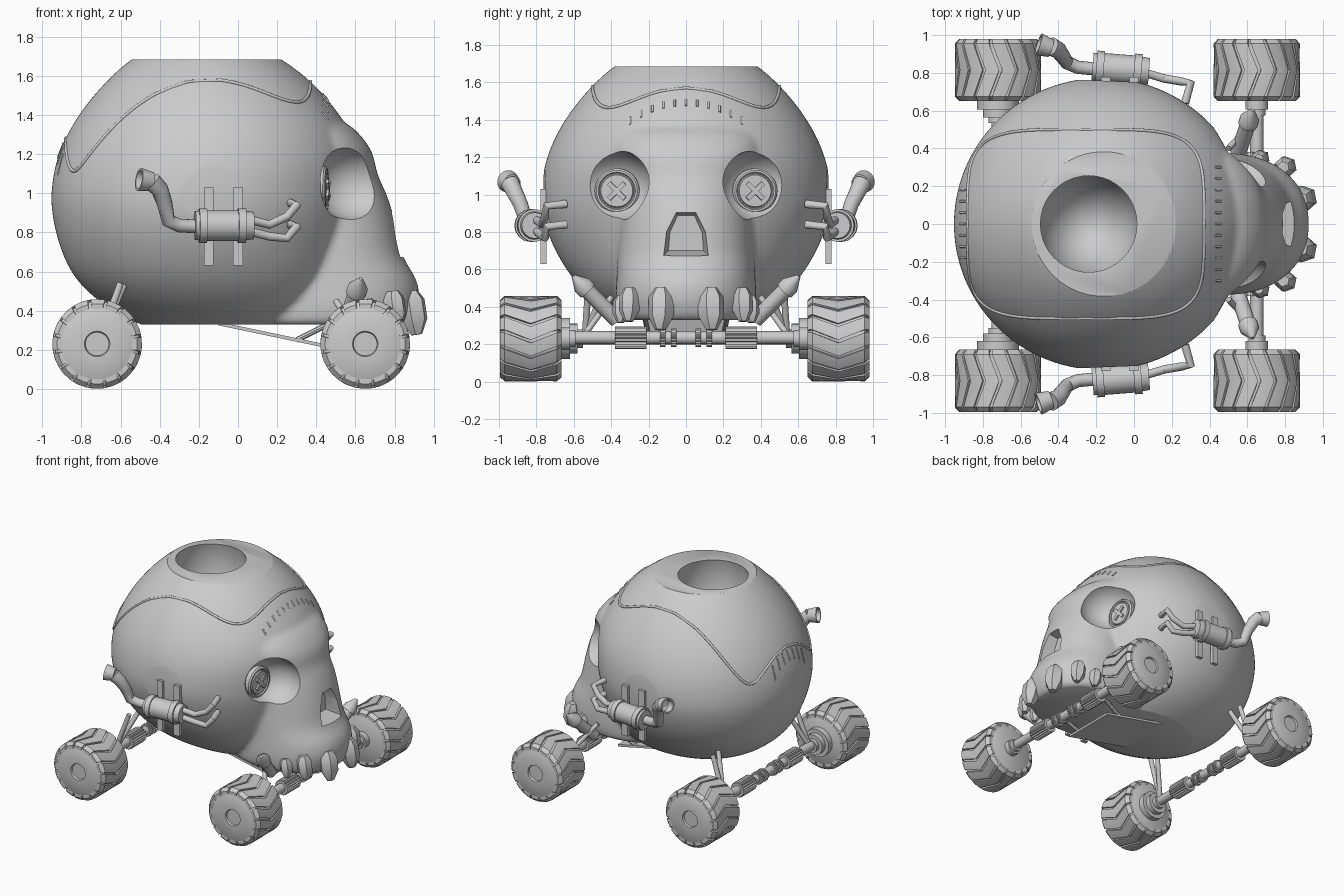
import bpy, bmesh, math
from math import sin, cos, pi
from mathutils import Vector, Matrix
from mathutils.bvhtree import BVHTree

if "Cube" in bpy.data.objects:
    bpy.data.objects.remove(bpy.data.objects["Cube"])


def make(name, lofts):
    """One mesh from several lofts; each loft is a list of equal rings of points."""
    bm = bmesh.new()
    for rings in lofts:
        vs = [[bm.verts.new(p) for p in r] for r in rings]
        n = len(vs[0])
        for a, b in zip(vs, vs[1:]):
            for i in range(n):
                bm.faces.new((a[i], a[(i + 1) % n], b[(i + 1) % n], b[i]))
        bm.faces.new(vs[0][::-1])
        bm.faces.new(vs[-1])
    bmesh.ops.recalc_face_normals(bm, faces=bm.faces)
    me = bpy.data.meshes.new(name)
    bm.to_mesh(me)
    bm.free()
    ob = bpy.data.objects.new(name, me)
    bpy.context.collection.objects.link(ob)
    return ob


def turned(name, profile, loc, axis, n=24, ridge=0.0):
    """Profile of (distance along axis, radius) turned around an axis."""
    m = Matrix.Translation(loc) @ Vector(axis).to_track_quat('Z', 'Y').to_matrix().to_4x4()
    return make(name, [[[m @ Vector((cos(2*pi*i/n) * (r - ridge*(i % 2)),
                                     sin(2*pi*i/n) * (r - ridge*(i % 2)), d))
                         for i in range(n)] for d, r in profile]])


def rod(name, p, q, r, n=16, ridge=0.0):
    d = Vector(q) - Vector(p)
    return turned(name, [(0, r), (d.length, r)], p, d, n, ridge)


def box(name, c, size, rot=None):
    x, y, z = (s / 2 for s in size)
    ob = make(name, [[[(-x, -y, k), (x, -y, k), (x, y, k), (-x, y, k)] for k in (-z, z)]])
    ob.matrix_world = Matrix.Translation(c) @ (rot or Matrix())
    return ob


def tube(name, paths, radii):
    cu = bpy.data.curves.new(name, 'CURVE')
    cu.dimensions, cu.bevel_depth, cu.bevel_resolution, cu.use_fill_caps = '3D', 1, 6, True
    for path in paths:
        sp = cu.splines.new('POLY')
        sp.points.add(len(path) - 1)
        for i, p in enumerate(path):
            sp.points[i].co = (*p, 1)
            sp.points[i].radius = radii[min(i, len(radii) - 1)]
    ob = bpy.data.objects.new(name, cu)
    bpy.context.collection.objects.link(ob)
    return ob


def oval(z, x0, x1, ry, e=2.0, n=40):
    c, a = (x0 + x1) / 2, (x1 - x0) / 2
    f = lambda t: math.copysign(abs(t) ** (2 / e), t)
    return [(c + a*f(cos(2*pi*i/n)), ry*f(sin(2*pi*i/n)), z) for i in range(n)]


def apply(ob, kind, **kw):
    bpy.context.view_layer.objects.active = ob
    m = ob.modifiers.new(kind, kind)
    for k, v in kw.items():
        setattr(m, k, v)
    bpy.ops.object.modifier_apply(modifier=m.name)


def cut(ob, cutter):
    apply(ob, 'BOOLEAN', operation='DIFFERENCE', object=cutter, solver='EXACT')
    bpy.data.objects.remove(cutter)


def ball(name, c, r):
    prof = [(-cos(pi*i/20), max(sin(pi*i/20), 0.01)) for i in range(21)]
    ob = turned(name, prof, (0, 0, 0), (0, 0, 1), 40)
    ob.matrix_world = Matrix.Translation(c) @ Matrix.Diagonal((*r, 1))
    return ob


# Skull: cranium and muzzle lofts fused by a remesh
cranium = [(.27, -.35, .3, .2), (.33, -.5, .38, .32), (.38, -.61, .43, .41), (.45, -.72, .48, .51),
           (.57, -.85, .54, .63), (.75, -.925, .58, .73), (.9, -.955, .61, .775), (1.0, -.96, .62, .78),
           (1.15, -.94, .63, .765), (1.3, -.88, .59, .71), (1.45, -.785, .49, .62),
           (1.59, -.66, .36, .5), (1.69, -.545, .22, .385), (1.76, -.42, .09, .27), (1.8, -.28, -.05, .12)]
muzzle = [(.3, .88, .35), (.36, .9, .37), (.45, .935, .38), (.57, .92, .37), (.66, .84, .37), (.8, .82, .36),
          (1.0, .765, .35), (1.1, .705, .37), (1.2, .7, .42), (1.3, .63, .42), (1.4, .52, .34)]
skull = make("skull", [[oval(*r) for r in cranium], [oval(z, .02, x, y, 2.2) for z, x, y in muzzle]])
apply(skull, 'SUBSURF', levels=2)
apply(skull, 'REMESH', mode='VOXEL', voxel_size=.017)
apply(skull, 'SMOOTH', factor=.5, iterations=8)

# Flat crown, base and temples, then the planter bowl, eye sockets and nose
cut(skull, box("cutter", (0, 0, 1.985), (3, 3, .6)))
cut(skull, box("cutter", (0, 0, .03), (3, 3, .6)))
cut(skull, ball("cutter", (-.24, 0, 1.55), (.272, .272, .4)))
for s in (1, -1):
    cut(skull, box("cutter", (-.1, s*.956, 1), (2, .4, 2), Matrix.Rotation(-s*.04, 4, 'Z')))
    cut(skull, ball("cutter", (.6, s*.395, 1.05), (.215, .215, .195)))
nose = [(-.125, .67), (.125, .67), (.115, .8), (.06, .92), (-.06, .92), (-.115, .8)]
cut(skull, make("cutter", [[[(x, y*k, .79 + (z - .79)*k) for y, z in nose] for x, k in ((.71, .75), (1, 1.25))]]))

# Suture line and stitches laid on the skull surface
tree = BVHTree.FromObject(skull, bpy.context.evaluated_depsgraph_get())


def drop(x, y):
    return tree.ray_cast(Vector((x, y, 3)), Vector((0, 0, -1)))[0]


loop = [drop(x, y) for x, y, _ in oval(0, -.88, .37, .5, 4.5, 120)]
tube("skull_suture", [loop + loop[:1]], [.009])
stitches = [[drop(x, i*.06), drop(x + .03, i*.06)] for x in (.43, -.92) for i in range(-5, 6)]
tube("suture_stitches", [p for p in stitches if p[0] and p[1]], [.006])

# Teeth: faceted crystals along the upper jaw
for s in (1, -1):
    for i, (x, y, z, k) in enumerate([(.88, .13, .5, 1), (.79, .3, .5, .8), (.66, .345, .46, .65)]):
        turned("tooth_%d" % i, [(0, .04*k), (.05*k, .07*k), (.15*k, .07*k), (.225*k, .03*k)],
               (x, s*y, z), (.15, s*.03, -1), 6)

# Screw-head eyes
for s in (1, -1):
    tilt = Vector((1, s*.1, 0)).normalized()
    c = Vector((.405, s*.365, 1.02))
    turned("eye_screw", [(0, .12), (.04, .12), (.05, .11), (.05, .1), (.04, .095), (.04, .09), (.05, .085)], c, tilt, 32)
    for a in (pi/4, -pi/4):
        box("eye_cross", c + tilt*.053, (.02, .025, .12), Matrix.Rotation(s*.1, 4, 'Z') @ Matrix.Rotation(a, 4, 'X'))

# Wheels with chevron treads
for x in (-.72, .65):
    for s, y in ((1, .815), (-1, -.83)):
        turned("wheel", [(-.165, .18), (-.14, .217), (.14, .217), (.165, .18), (.165, .065), (.15, .06)],
               (x, y, .23), (0, s, 0), 40)
        bars = []
        for k in range(16):
            rings = []
            for dy, sh, r in ((-.165, 0, .205), (-.14, .02, .229), (0, .26, .229), (.14, .02, .229), (.165, 0, .205)):
                a = 2*pi*k/16 + sh
                rings.append([(x + rr*sin(a + w), y + dy, .23 + rr*cos(a + w))
                              for w, rr in ((-.16, .18), (0, .18), (.16, .18), (.16, r), (0, r), (-.16, r))])
            bars.append(rings)
        make("wheel_tread", bars)
        drum = [(0, .11), (.05, .11), (.05, .08), (.09, .08), (.09, .05), (.12, .05)]
        turned("brake_drum", drum if x < 0 else [(0, .06), (.05, .06), (.05, .045), (.08, .045)],
               (x, y - s*.16, .23), (0, -s, 0), 24)

# Axles with ridged drums and rings
for x in (-.72, .65):
    rod("axle", (x, -.67, .235), (x, .67, .235), .035)
    for s in (1, -1):
        rod("axle_gear", (x, s*.21, .235), (x, s*.38, .235), .06, 40, .008)
        for y in (.05, .11):
            rod("axle_ring", (x, s*y, .235), (x, s*(y + .03), .235), .05, 40, .006)

# Suspension struts, front plate and dampers
for s in (1, -1):
    rod("rear_strut", (-.71, s*.54, .24), (-.58, s*.42, .54), .018)
    rod("rear_strut", (-.71, s*.54, .24), (-.6, s*.52, .54), .018)
    rod("front_strut", (.64, s*.55, .24), (.5, s*.4, .45), .016)
    rod("front_plate_brace", (.3, s*.2, .25), (.48, s*.22, .34), .014, 8)
    turned("damper", [(0, .042), (.23, .042), (.23, .052), (.27, .052), (.34, .01)],
           (.55, s*.37, .33), (.08, s*.24, .24), 16)
make("front_plate", [[[(-.1, y, .325), (.45, y, .21), (.45, y, .228), (-.1, y, .343)] for y in (-.22, .22)]])

# Exhausts: muffler, bands, straps, trumpet and intake pipes
for s in (1, -1):
    turned("muffler", [(-.15, .04), (-.15, .075), (-.13, .075), (-.13, .088), (-.09, .088), (-.09, .078), (.07, .078),
                       (.07, .088), (.11, .088), (.11, .075), (.15, .07), (.15, .03)],
           (-.07, s*.82, .835), (1, -s*.08, 0), 16)
    for x in (-.15, 0):
        box("muffler_strap", (x, s*.762, .83), (.05, .03, .4))
    trumpet = [(-.2, .82, .83), (-.3, .83, .835), (-.355, .855, .86), (-.375, .885, .95), (-.4, .92, 1.02), (-.44, .94, 1.06)]
    tube("exhaust_pipe", [[(x, s*y, z) for x, y, z in trumpet]], [.035, .035, .037, .04, .045, .05])
    turned("exhaust_tip", [(0, .048), (.07, .06), (.07, .048), (.02, .04)], (-.44, s*.93, 1.06), (-.9, s*.3, .15), 24)
    for dz, end in ((.03, .94), (-.03, .83)):
        pipe = [(.06, .8, .835 + dz), (.16, .77, .81 + dz), (.25, .755, end - .06), (.3, .745, end), (.27, .64, end + .01)]
        tube("intake_pipe", [[(x, s*y, z) for x, y, z in pipe]], [.022])

# Mesh everything and shade smooth with sharp edges kept
bpy.ops.object.select_all(action='SELECT')
bpy.context.view_layer.objects.active = skull
bpy.ops.object.convert(target='MESH')
bpy.ops.object.shade_smooth_by_angle(angle=math.radians(35))
